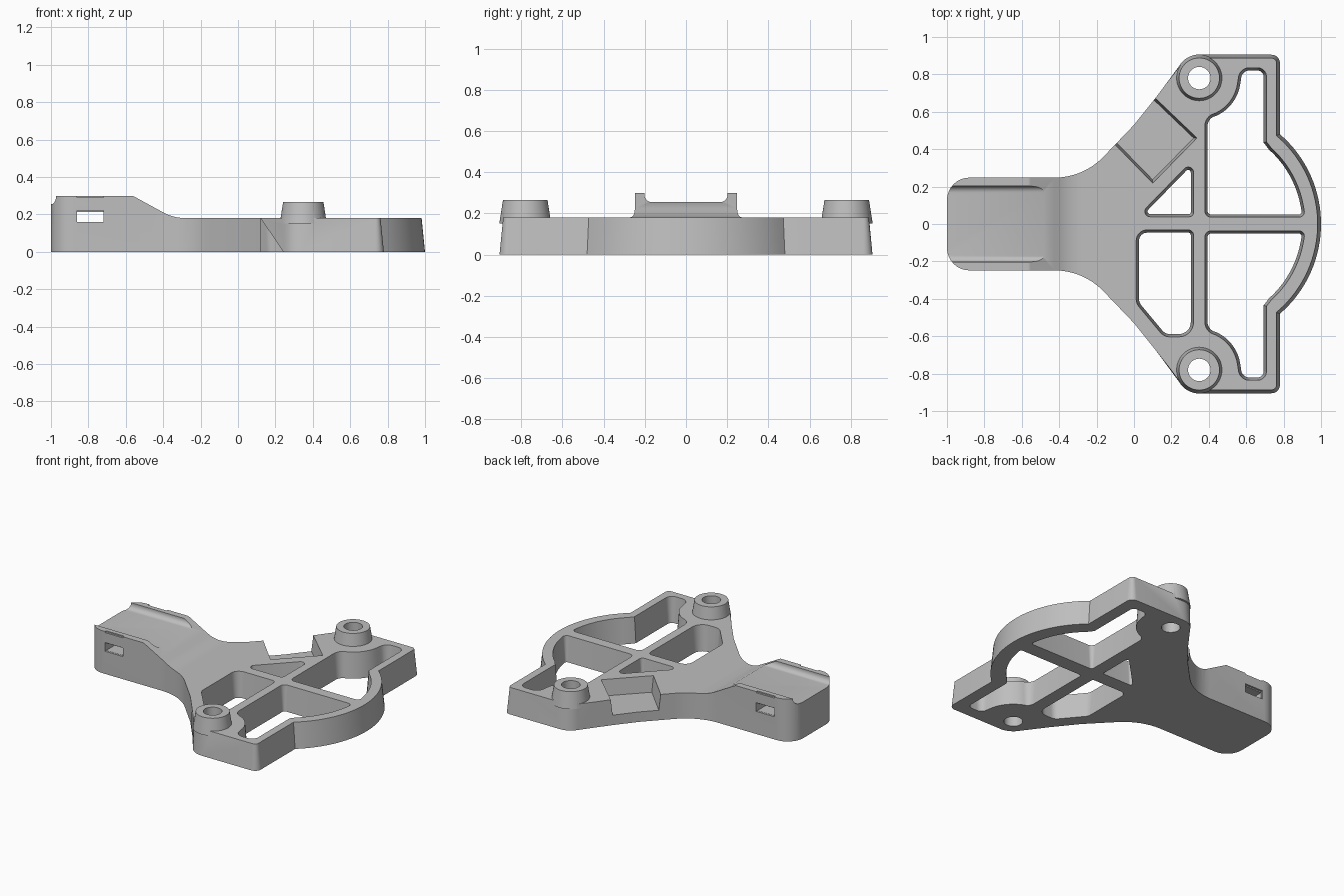
import bpy, bmesh
from math import sin, cos, tan, radians, pi
from mathutils import Vector

if "Cube" in bpy.data.objects:
    bpy.data.objects.remove(bpy.data.objects["Cube"])

grey = bpy.data.materials.new("matte_grey")
grey.use_nodes = True
grey.diffuse_color = (0.52, 0.52, 0.52, 1)
grey.node_tree.nodes["Principled BSDF"].inputs["Base Color"].default_value = (0.52, 0.52, 0.52, 1)


def arc(cx, cy, r, a0, a1, n):
    angles = [radians(a0 + (a1 - a0) * i / n) for i in range(n + 1)]
    return [(cx + r * cos(a), cy + r * sin(a)) for a in angles]


def rounded(corners, steps=8):
    """Fillet every corner that carries a radius; return counter-clockwise points."""
    pts = []
    for i, c in enumerate(corners):
        p = Vector(c[:2])
        r = c[2] if len(c) > 2 else 0
        if not r:
            pts.append(p)
            continue
        a = (Vector(corners[i - 1][:2]) - p).normalized()
        b = (Vector(corners[(i + 1) % len(corners)][:2]) - p).normalized()
        half = a.angle(b) / 2
        centre = p + (a + b).normalized() * (r / sin(half))
        start = p + a * (r / tan(half)) - centre
        end = p + b * (r / tan(half)) - centre
        sweep = pi - 2 * half
        for k in range(steps + 1):
            t = k / steps
            pts.append(centre + (start * sin((1 - t) * sweep) + end * sin(t * sweep)) / sin(sweep))
    area = sum(pts[i - 1].x * pts[i].y - pts[i - 1].y * pts[i].x for i in range(len(pts)))
    return pts if area > 0 else pts[::-1]


def inset(pts, amount, weight):
    """Move each point inwards by the amount times its weight."""
    out = []
    for i, p in enumerate(pts):
        d0 = (p - pts[i - 1]).normalized()
        d1 = (pts[(i + 1) % len(pts)] - p).normalized()
        n0, n1 = Vector((-d0.y, d0.x)), Vector((-d1.y, d1.x))
        m = (n0 + n1).normalized()
        out.append(p + m * (amount * weight(p) / max(m.dot(n0), 0.4)))
    return out


AXES = {"x": lambda u, v, w: (w, u, v), "y": lambda u, v, w: (u, w, v), "z": lambda u, v, w: (u, v, w)}


def prism(name, corners, lo, hi, axis="z", lo_inset=0, hi_inset=0, weight=lambda p: 1):
    """Extrude a rounded outline, with optional draft at either end."""
    pts = rounded(corners)
    bm = bmesh.new()
    low, high = [[bm.verts.new(AXES[axis](p.x, p.y, w)) for p in inset(pts, amount, weight)]
                 for w, amount in ((lo, lo_inset), (hi, hi_inset))]
    bm.faces.new(low[::-1])
    bm.faces.new(high)
    for i in range(len(pts)):
        bm.faces.new((low[i - 1], low[i], high[i], high[i - 1]))
    if axis == "y":  # this axis order mirrors the winding
        bmesh.ops.reverse_faces(bm, faces=bm.faces[:])
    mesh = bpy.data.meshes.new(name)
    bm.to_mesh(mesh)
    bm.free()
    ob = bpy.data.objects.new(name, mesh)
    mesh.materials.append(grey)
    bpy.context.collection.objects.link(ob)
    return ob


def combine(target, tool, operation="DIFFERENCE"):
    mod = target.modifiers.new(tool.name, "BOOLEAN")
    mod.operation, mod.object, mod.solver = operation, tool, "EXACT"
    bpy.context.view_layer.objects.active = target
    bpy.ops.object.modifier_apply(modifier=mod.name)
    bpy.data.objects.remove(tool)


def box(name, x0, x1, y0, y1, z0, z1):
    return prism(name, [(x0, y0), (x1, y0), (x1, y1), (x0, y1)], z0, z1)


def mirrored(corners, side):
    return [(c[0], c[1] * side, *c[2:]) for c in corners]


BOSS = (0.349, 0.78)
RIM = (0.366, 0)
TOP = 0.18
DRAFT = 0.018

# Body: symmetric plan outline, drafted only around the wide end
half = [(-1, 0.248, 0.12), (-0.27, 0.248, 0.36), (0, 0.53), (0.12, 0.68)]
half += arc(*BOSS, 0.125, 148, 92, 8)
half += [(0.78, 0.905, 0.045), (0.78, 0.48)] + arc(*RIM, 0.634, 46, 2, 14)
body = prism("bracket_body", half + mirrored(half, -1)[::-1], 0, 0.32, hi_inset=DRAFT * 0.32 / TOP,
             weight=lambda p: min(max((p.x - 0.22) / 0.12, 0), 1))

# Everything above the side profile: raised neck sloping down to the flat plate
above = [(-1.1, 0.298), (-0.56, 0.298, 0.03), (-0.344, TOP, 0.25), (1.1, TOP), (1.1, 0.5), (-1.1, 0.5)]
combine(body, prism("space_above", above, -1.1, 1.1, "y"))

# Channel between the neck rails
channel = [(-0.202, 0.4), (-0.202, 0.255, 0.035), (0.202, 0.255, 0.035), (0.202, 0.4)]
combine(body, prism("neck_channel", channel, -1.2, -0.3, "x"))

# Strap tunnel with shallow grooves above it on each side
combine(body, box("strap_tunnel", -0.86, -0.72, -0.5, 0.5, 0.16, 0.212))
for side in (1, -1):
    y = sorted((0.235 * side, 0.4 * side))
    combine(body, box("strap_groove", -0.861, -0.719, *y, 0.159, 0.22))
    combine(body, box("rail_notch", -0.86, -0.72, *y, 0.29, 0.4))

# Tapered openings between the ribs
rim_hole = [(0.377, 0.035, 0.035), (0.377, 0.575, 0.07)]
rim_hole += arc(*BOSS, 0.205, -65, -8, 8)
rim_hole += [(0.565, 0.837, 0.06), (0.71, 0.837, 0.05), (0.71, 0.44)]
rim_hole += arc(*RIM, 0.55, 48, 10, 10) + [(0.918, 0.035, 0.03)]
side_hole = [(0.01, -0.03, 0.06), (0.32, -0.03, 0.03), (0.32, -0.605, 0.08),
             (0.16, -0.605, 0.07), (0.01, -0.425, 0.07)]
corner_hole = [(0.015, 0.037, 0.03), (0.32, 0.037, 0.025), (0.32, 0.35, 0.03)]
for hole in (rim_hole, mirrored(rim_hole, -1), side_hole, corner_hole):
    combine(body, prism("rib_opening", hole, -0.02, TOP + 0.02, lo_inset=DRAFT))

# Open pocket on the left shoulder
pocket = [(0.1, 0.215), (0.34, 0.46), (-0.005, 0.79), (-0.215, 0.538)]
combine(body, prism("shoulder_pocket", pocket, 0.07, 0.2, lo_inset=0.015))

# Tapered screw bosses with through holes
for side in (1, -1):
    cx, cy = BOSS[0], BOSS[1] * side
    combine(body, prism("screw_boss", arc(cx, cy, 0.126, 0, 352.5, 47), 0.15, 0.265, hi_inset=0.018), "UNION")
    combine(body, prism("screw_hole", arc(cx, cy, 0.06, 0, 348.75, 31), -0.1, 0.4))

# Smooth curved walls, sharp edges kept
bpy.ops.object.select_all(action="DESELECT")
body.select_set(True)
bpy.context.view_layer.objects.active = body
bpy.ops.object.shade_smooth_by_angle(angle=radians(30))
